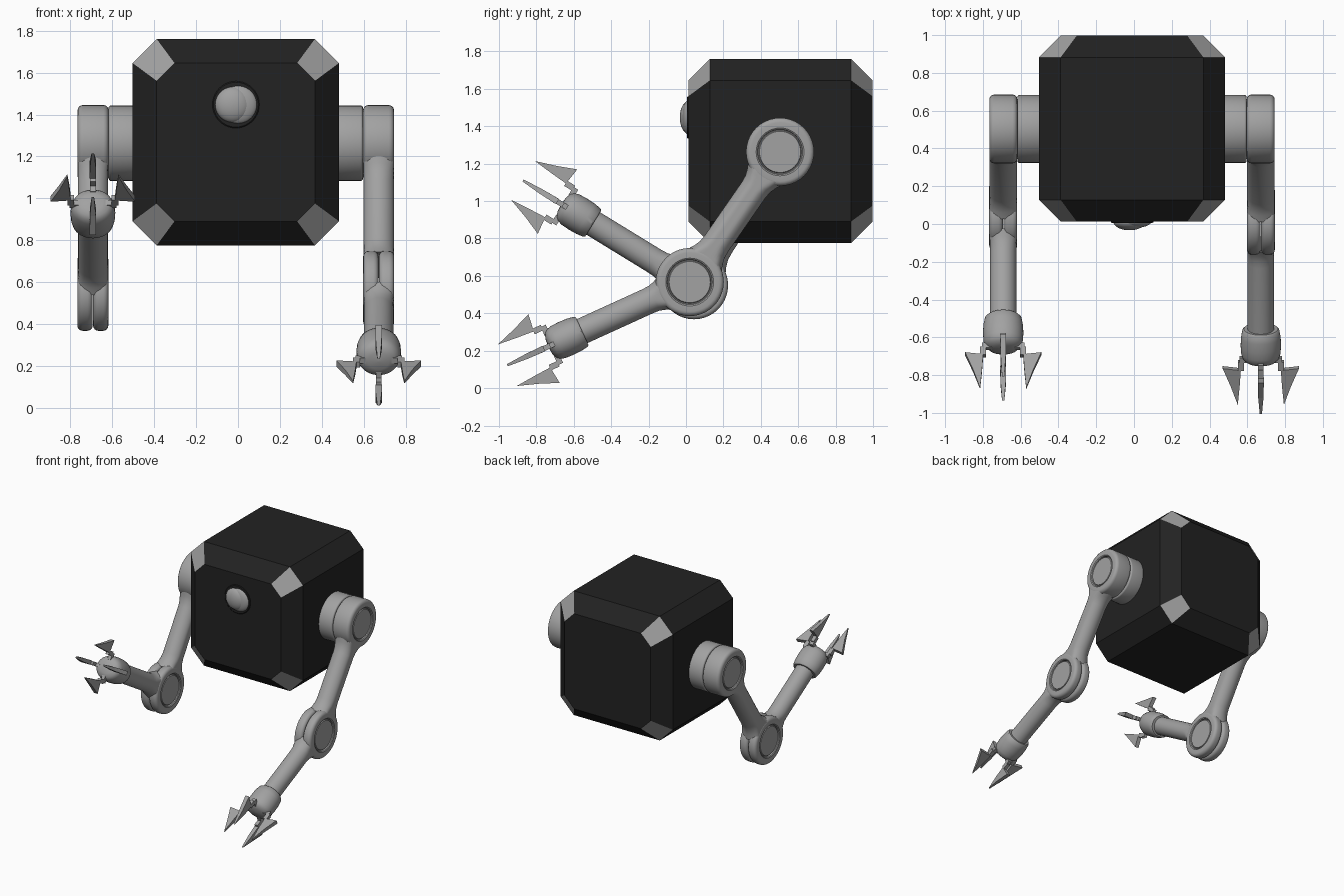
import bpy, bmesh, math
from mathutils import Matrix, Vector

if "Cube" in bpy.data.objects:
    bpy.data.objects.remove(bpy.data.objects["Cube"])

def material(name, v):
    m = bpy.data.materials.new(name)
    m.diffuse_color = (v, v, v, 1)
    m.use_nodes = True
    m.node_tree.nodes["Principled BSDF"].inputs["Base Color"].default_value = m.diffuse_color
    return m

GREY = material("metal grey", 0.36)
DARK = material("dark shell", 0.016)
CX = -0.0105                      # symmetry plane of the body and arms

def make(name, bm, mats, smooth=True):
    bmesh.ops.recalc_face_normals(bm, faces=bm.faces[:])
    me = bpy.data.meshes.new(name)
    bm.to_mesh(me)
    bm.free()
    for m in mats:
        me.materials.append(m)
    ob = bpy.data.objects.new(name, me)
    bpy.context.collection.objects.link(ob)
    if smooth:
        bpy.ops.object.select_all(action='DESELECT')
        ob.select_set(True)
        bpy.context.view_layer.objects.active = ob
        bpy.ops.object.shade_smooth_by_angle(angle=math.radians(35))
    return ob

def lathe(name, profile, mat4, mat=GREY, segs=40, sx=1.0, sy=1.0, clamp=9):
    """Revolve (radius, height) points round local z; clamp limits the x half-width."""
    bm = bmesh.new()
    rings = []
    for r, u in profile:
        ring = []
        for i in range(segs):
            a = 2 * math.pi * i / segs
            x = max(-clamp, min(clamp, r * sx * math.cos(a)))
            ring.append(bm.verts.new(mat4 @ Vector((x, r * sy * math.sin(a), u))))
        rings.append(ring)
    for p, q in zip(rings, rings[1:]):
        for i in range(segs):
            j = (i + 1) % segs
            bm.faces.new((p[i], p[j], q[j], q[i]))
    bm.faces.new(rings[0][::-1])
    bm.faces.new(rings[-1])
    return make(name, bm, [mat])

def disc_profile(r, w, b=0.025, inset=True):
    """Rounded drum of width w, with a round cap set into its outer face."""
    arc = [(b * (1 - math.cos(t * math.pi / 8)), b * (1 - math.sin(t * math.pi / 8))) for t in range(5)]
    p = [(r - b + e, d) for d, e in [(a[1], a[0]) for a in arc]]
    low = [(r - b + b * math.sin(t * math.pi / 8), b - b * math.cos(t * math.pi / 8)) for t in range(5)]
    high = [(q, w - h) for q, h in reversed(low)]
    p = low + high
    if inset:
        p += [(0.128, w), (0.121, w - 0.005), (0.118, w - 0.015), (0.114, w - 0.015), (0.110, w - 0.006)]
    return p

def frame(origin, d):
    """Local z along d (in the yz plane), local x stays world x."""
    n = Vector((0, d.z, -d.y))
    m = Matrix((Vector((1, 0, 0)), n, d)).transposed().to_4x4()
    m.translation = origin
    return m

# Body: cube with chamfered edges and cut corners, as a convex hull
H, A, E = 0.4925, 0.3775, 0.085
bm = bmesh.new()
for sx in (-1, 1):
    for sy in (-1, 1):
        for sz in (-1, 1):
            for x, y, z in ((H, A, A), (A, A, H), (A, H, A - E), (A - E, H, A)):
                bm.verts.new((sx * x + CX, sy * y + 0.505, sz * z + 1.268))
bmesh.ops.convex_hull(bm, input=bm.verts[:])
bmesh.ops.dissolve_limit(bm, angle_limit=0.02, verts=bm.verts[:], edges=bm.edges[:])
bm.normal_update()
for f in bm.faces:                # corner plates are grey
    f.material_index = int(min(abs(c) for c in f.normal) > 0.25)
make("body", bm, [DARK, GREY], smooth=False)

# Eye: dark socket rim, outer lid and eyeball
def dome(r, h):
    return [(r * math.cos(t * math.pi / 20) + 1e-4, h * math.sin(t * math.pi / 20)) for t in range(11)]

def facing(x, y=0.013):
    return Matrix.Translation((x, y, 1.447)) @ Matrix.Rotation(math.pi / 2, 4, 'X')

lathe("eye_socket", [(0.112, -0.005), (0.112, 0.004), (0.107, 0.008)], facing(-0.01), DARK)
lathe("eye_lid", dome(0.092, 0.034), facing(0.0))
lathe("eyeball", dome(0.086, 0.046), facing(-0.024))

def box(bm, lo, hi, m):
    c = [(a + b) / 2 for a, b in zip(lo, hi)]
    s = [b - a for a, b in zip(lo, hi)]
    bmesh.ops.create_cube(bm, size=1, matrix=m @ Matrix.Translation(c) @ Matrix.Diagonal((*s, 1)))

def claw(name, m):
    """Peg and pointed blade lying in the local yz plane."""
    bm = bmesh.new()
    box(bm, (-0.014, 0.06, 0.795), (0.014, 0.112, 0.825), m)
    box(bm, (-0.014, 0.09, 0.82), (0.014, 0.122, 0.87), m)
    outline = [(0.202, 0.856), (0.160, 0.960), (0.122, 1.072), (0.112, 0.960), (0.106, 0.868)]
    thick = [0.016, 0.014, 0.006, 0.014, 0.016]
    sides = [[bm.verts.new(m @ Vector((s * t, r, u))) for (r, u), t in zip(outline, thick)] for s in (-1, 1)]
    bm.faces.new(sides[0])
    bm.faces.new(sides[1][::-1])
    for i in range(5):
        j = (i + 1) % 5
        bm.faces.new((sides[0][i], sides[0][j], sides[1][j], sides[1][i]))
    make(name, bm, [GREY], smooth=False)

# Arms: same parts each side, with different elbow position and forearm pitch
SHOULDER = (0.503, 1.263)
for side, s, elbow, pitch in (("right", 1, (0.02, 0.567), -24.5), ("left", -1, (0.043, 0.55), 31.5)):
    def along_x(offset, yz, flip=1):
        return Matrix.Translation((CX + s * offset, *yz)) @ Matrix.Rotation(s * flip * math.pi / 2, 4, 'Y')

    ax = CX + s * 0.682
    # Shoulder
    lathe(side + "_shoulder_mount", disc_profile(0.18, 0.135, 0.012, False), along_x(0.472, SHOULDER))
    lathe(side + "_shoulder_joint", disc_profile(0.182, 0.148), along_x(0.607, SHOULDER))
    # Upper arm, flared where it meets the joints
    start, end = Vector((ax, *SHOULDER)), Vector((ax, *elbow))
    d = end - start
    L = d.length
    flare = [(0.11, 0.14), (0.092, 0.175), (0.08, 0.21), (0.076, 0.25)]
    lathe(side + "_upper_arm", flare + [(r, L - u) for r, u in reversed(flare)],
          frame(start, d.normalized()), clamp=0.072)
    # Elbow: two discs side by side
    lathe(side + "_elbow_outer", disc_profile(0.182, 0.073), along_x(0.683, elbow))
    lathe(side + "_elbow_inner", disc_profile(0.182, 0.073), along_x(0.681, elbow, -1))
    # Forearm and wrist
    p = math.radians(pitch)
    m = frame(end, Vector((0, -math.cos(p), math.sin(p))))
    lathe(side + "_forearm", [(0.1, 0.14), (0.082, 0.175), (0.072, 0.21), (0.07, 0.25), (0.07, 0.66)], m, clamp=0.07)
    lathe(side + "_wrist", [(0.07, 0.632), (0.09, 0.632), (0.098, 0.64), (0.105, 0.68), (0.107, 0.73),
                            (0.104, 0.775), (0.096, 0.8), (0.08, 0.817), (0.05, 0.828), (0.001, 0.832)],
          m, sy=0.9)
    # Four claws
    for k in range(4):
        claw(f"{side}_claw_{k + 1}", m @ Matrix.Rotation(k * math.pi / 2, 4, 'Z'))
